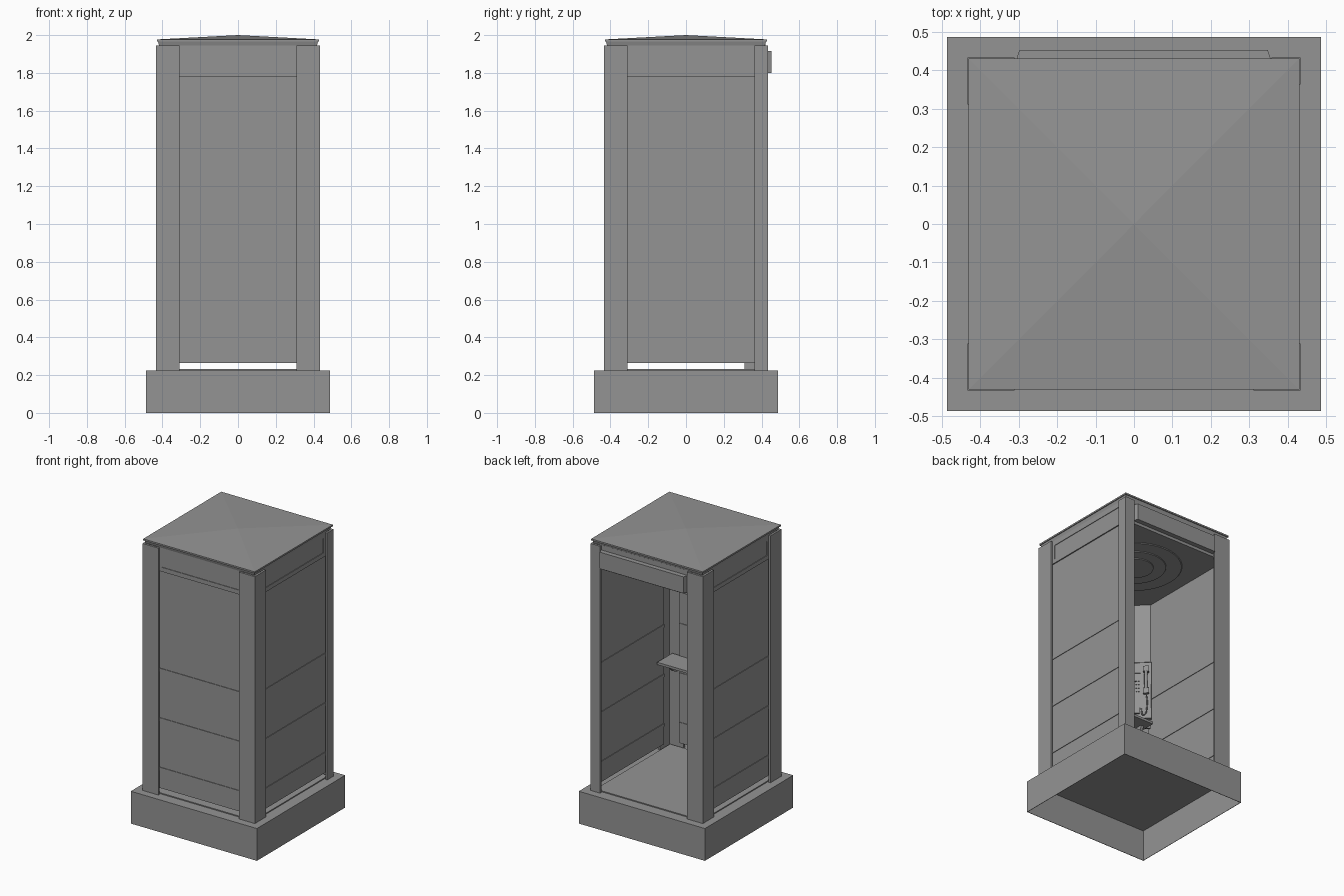
import bpy, bmesh
from math import pi, cos, sin, radians
from mathutils import Matrix, Vector

if "Cube" in bpy.data.objects:
    bpy.data.objects.remove(bpy.data.objects["Cube"])

# dark grey paint for the whole booth
PAINT = bpy.data.materials.new("dark_grey_paint")
PAINT.diffuse_color = (0.295, 0.295, 0.295, 1)
PAINT.use_nodes = True
PAINT.node_tree.nodes["Principled BSDF"].inputs["Base Color"].default_value = PAINT.diffuse_color


def finish(name, bm):
    bmesh.ops.recalc_face_normals(bm, faces=bm.faces)
    me = bpy.data.meshes.new(name)
    bm.to_mesh(me)
    bm.free()
    me.materials.append(PAINT)
    ob = bpy.data.objects.new(name, me)
    bpy.context.collection.objects.link(ob)
    return ob


def box(name, x0, x1, y0, y1, z0, z1, matrix=None):
    bm = bmesh.new()
    bmesh.ops.create_cube(bm, size=1)
    for v in bm.verts:
        v.co = Vector(((x0 + x1) / 2 + v.co.x * (x1 - x0),
                       (y0 + y1) / 2 + v.co.y * (y1 - y0),
                       (z0 + z1) / 2 + v.co.z * (z1 - z0)))
    if matrix:
        bm.transform(matrix)
    return finish(name, bm)


def prism(name, pts, direction, matrix=None):
    # closed outline of 3D points, extruded along a direction
    bm = bmesh.new()
    face = bm.faces.new([bm.verts.new(p) for p in pts])
    ext = bmesh.ops.extrude_face_region(bm, geom=[face])
    moved = [g for g in ext["geom"] if isinstance(g, bmesh.types.BMVert)]
    bmesh.ops.translate(bm, verts=moved, vec=direction)
    # keep the starting cap so the prism is closed
    edges = [e for e in bm.edges if e.is_boundary]
    if edges:
        bmesh.ops.holes_fill(bm, edges=edges)
    if matrix:
        bm.transform(matrix)
    return finish(name, bm)


def frustum(name, r0, r1, z0, z1):
    bm = bmesh.new()
    bmesh.ops.create_cone(bm, segments=4, cap_ends=True, radius1=r0 * 2 ** .5,
                          radius2=r1 * 2 ** .5, depth=z1 - z0)
    bm.transform(Matrix.Translation((0, 0, (z0 + z1) / 2)) @ Matrix.Rotation(pi / 4, 4, 'Z'))
    return finish(name, bm)


# hollow plinth, open underneath
B, T = 0.486, 0.003
box("plinth_top", -B, B, -B, B, 0.218, 0.225)
for s in (-1, 1):
    a, b = sorted((s * B, s * (B - T)))
    box("plinth_side", a, b, -B, B, 0, 0.22)
    box("plinth_end", -B + T, B - T, a, b, 0, 0.22)
box("floor_plate", -0.41, 0.41, -0.41, 0.41, 0.222, 0.232)

# L-shaped corner posts: (sign x, sign y, arm along x, arm along y)
P, PT = 0.433, 0.014
for sx, sy, ax, ay in ((-1, -1, .122, .122), (1, -1, .122, .122),
                       (-1, 1, .122, .122), (1, 1, .075, .07)):
    outline = [(P, P), (P - ax, P), (P - ax, P - PT), (P - PT, P - PT),
               (P - PT, P - ay), (P, P - ay)]
    prism("corner_post", [(sx * x, sy * y, 0.225) for x, y in outline], (0, 0, 1.72))


# three glazed walls, built facing the front and turned into place
def wall(angle, label, x0, x1):
    m = Matrix.Rotation(angle, 4, 'Z')
    box(label + "_pane", x0, x1, -0.410, -0.400, 0.265, 1.78, m)
    for z in (0.40, 0.745, 1.09):
        box(label + "_glazing_bar", x0, x1, -0.414, -0.396, z - 0.011, z + 0.011, m)
    # sign box with raised rim
    box(label + "_sign_panel", x0, x1, -0.414, -0.397, 1.78, 1.95, m)
    for z0, z1 in ((1.78, 1.81), (1.91, 1.95)):
        box(label + "_sign_rail", x0, x1, -0.418, -0.41, z0, z1, m)
    for a in (x0, -0.035 + x1):
        box(label + "_sign_rim", a, a + 0.035, -0.418, -0.41, 1.81, 1.91, m)


wall(0, "front", -0.33, 0.33)
wall(pi / 2, "right", -0.33, 0.38)
wall(-pi / 2, "left", -0.33, 0.33)

# header above the open doorway, with a chamfered cover
box("door_header", -0.33, 0.38, 0.400, 0.42, 1.78, 1.95)
prism("header_cover", [(-0.31, 0.415, 1.80), (-0.298, 0.453, 1.80),
                       (0.348, 0.453, 1.80), (0.36, 0.415, 1.80)], (0, 0, 0.115))

# roof
frustum("roof_band", 0.418, 0.424, 1.945, 1.966)
frustum("roof_eave", 0.43, 0.43, 1.966, 1.977)
frustum("roof_cap", 0.43, 0.0, 1.977, 2.0)

# ceiling and stepped round lamp
box("ceiling", -0.415, 0.415, -0.415, 0.415, 1.78, 1.79)
for name, r, z in (("lamp_ring", 0.31, 1.775), ("lamp_rim", 0.21, 1.770), ("lamp_lens", 0.13, 1.765)):
    bm = bmesh.new()
    bmesh.ops.create_cone(bm, segments=40, cap_ends=True, radius1=r - 0.006, radius2=r, depth=1.782 - z)
    bm.transform(Matrix.Translation((0, 0, (1.782 + z) / 2)))
    finish(name, bm)

# shelf along the front wall, on rounded brackets
box("shelf", -0.36, 0.39, -0.405, -0.24, 0.855, 0.872)
for x in (-0.33, 0.33):
    arc = [(x, -0.40 + 0.10 * cos(t * pi / 20), 0.855 - 0.085 * sin(t * pi / 20)) for t in range(11)]
    prism("shelf_bracket", [(x, -0.40, 0.855)] + arc, (0.02, 0, 0))

# corner backboard and telephone, built along local x and facing local +y
M = Matrix.Translation((-0.355, -0.355, 0)) @ Matrix.Rotation(radians(-45), 4, 'Z')
box("backboard", -0.062, 0.062, -0.006, 0.004, 0.87, 1.78, M)
prism("telephone_body", [(-0.07, 0.0, 0.93), (-0.07, 0.03, 0.93), (-0.07, 0.04, 1.05),
                         (-0.07, 0.03, 1.34), (-0.07, 0.0, 1.36)], (0.14, 0, 0), M)
box("display", 0.0, 0.055, 0.028, 0.037, 1.26, 1.30, M)
for i in range(3):
    for j in range(4):
        x, z = 0.004 + i * 0.018, 1.12 + j * 0.026
        box("key", x, x + 0.012, 0.03, 0.042, z, z + 0.016, M)
box("coin_tray", 0.005, 0.05, 0.03, 0.045, 0.96, 1.01, M)


def tube(name, pts, radius):
    cu = bpy.data.curves.new(name, 'CURVE')
    cu.dimensions = '3D'
    cu.bevel_depth = radius
    cu.bevel_resolution = 2
    cu.resolution_u = 6
    cu.use_fill_caps = True
    cu.materials.append(PAINT)
    sp = cu.splines.new('BEZIER')
    sp.bezier_points.add(len(pts) - 1)
    for bp, p in zip(sp.bezier_points, pts):
        bp.co = M @ Vector(p)
        bp.handle_left_type = bp.handle_right_type = 'AUTO'
    ob = bpy.data.objects.new(name, cu)
    bpy.context.collection.objects.link(ob)


# handset and cord
tube("handset_grip", [(-0.038, 0.045, 1.12), (-0.038, 0.065, 1.20), (-0.038, 0.045, 1.28)], 0.011)
for z in (1.12, 1.28):
    box("handset_end", -0.056, -0.02, 0.03, 0.058, z - 0.02, z + 0.02, M)
tube("handset_cord", [(-0.038, 0.045, 1.11), (-0.045, 0.06, 1.0), (-0.025, 0.055, 0.94),
                      (-0.005, 0.035, 1.0)], 0.004)
